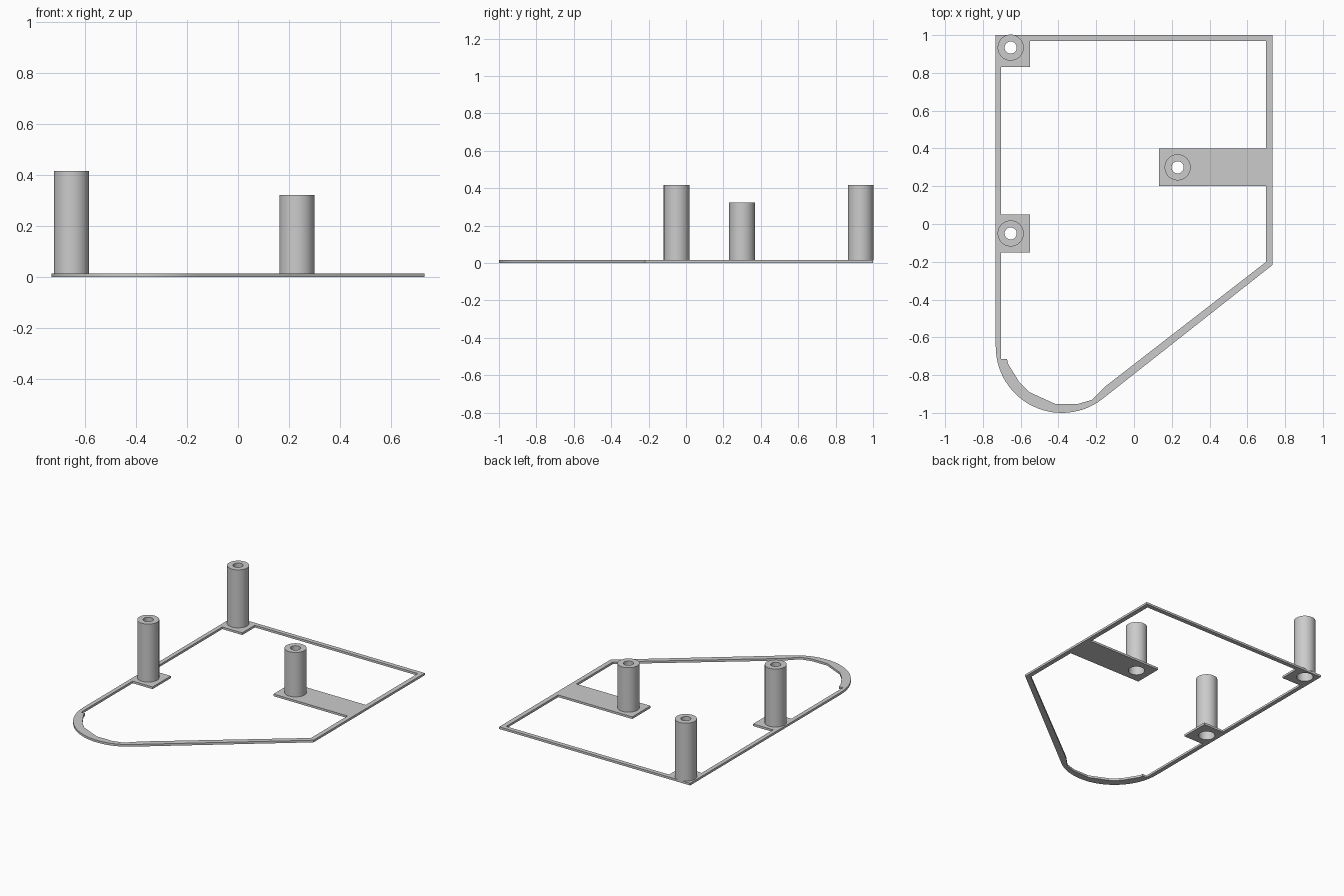
import bpy
import bmesh
from math import cos, sin, pi, radians
from mathutils import Matrix, Vector

cube = bpy.data.objects.get("Cube")
if cube:
    bpy.data.objects.remove(cube, do_unlink=True)

THICK = 0.015
POST_R, BORE_R, HOLE_R = 0.069, 0.053, 0.032
POSTS = {
    "back_post": (-0.653, 0.934, 0.417),
    "side_post": (-0.653, -0.05, 0.417),
    "short_post": (0.231, 0.30, 0.323),
}

grey = bpy.data.materials.new("light grey plastic")
grey.use_nodes = True
grey.diffuse_color = (0.6, 0.6, 0.6, 1)
grey.node_tree.nodes["Principled BSDF"].inputs["Base Color"].default_value = (0.6, 0.6, 0.6, 1)


def arc(cx, cy, r, start, end, steps):
    return [(cx + r * cos(radians(start + (end - start) * i / steps)),
             cy + r * sin(radians(start + (end - start) * i / steps)))
            for i in range(steps + 1)]


def activate(obj):
    bpy.ops.object.select_all(action="DESELECT")
    obj.select_set(True)
    bpy.context.view_layer.objects.active = obj


# Flat frame: outer outline with a rounded front corner
outer = [(-0.732, 1), (0.732, 1), (0.732, -0.218)]
outer += arc(-0.382, -0.65, 0.35, -52, -180, 28)

# Large opening, leaving the rim and three mounting tabs
opening = [(-0.55, 0.97), (0.70, 0.97),
           (0.70, 0.40), (0.132, 0.40), (0.132, 0.20), (0.70, 0.20),
           (0.70, -0.20), (-0.148, -0.857), (-0.222, -0.931),
           (-0.296, -0.952), (-0.418, -0.952), (-0.556, -0.889),
           (-0.608, -0.836), (-0.667, -0.74), (-0.672, -0.714), (-0.703, -0.714),
           (-0.703, -0.15), (-0.55, -0.15), (-0.55, 0.05), (-0.703, 0.05),
           (-0.703, 0.832), (-0.55, 0.832)]

curve = bpy.data.curves.new("frame_plate", "CURVE")
curve.dimensions = "2D"
curve.fill_mode = "BOTH"
curve.extrude = THICK / 2
bores = [arc(x, y, BORE_R, 0, 352.5, 47) for x, y, top in POSTS.values()]
for outline in [outer, opening] + bores:
    spline = curve.splines.new("POLY")
    spline.points.add(len(outline) - 1)
    for point, (x, y) in zip(spline.points, outline):
        point.co = (x, y, 0, 1)
    spline.use_cyclic_u = True
plate = bpy.data.objects.new("frame_plate", curve)
bpy.context.collection.objects.link(plate)
plate.data.materials.append(grey)
activate(plate)
bpy.ops.object.convert(target="MESH")
plate.data.transform(Matrix.Translation((0, 0, THICK / 2)))
bm = bmesh.new()
bm.from_mesh(plate.data)
bmesh.ops.remove_doubles(bm, verts=bm.verts, dist=0.0001)
bmesh.ops.recalc_face_normals(bm, faces=bm.faces)
bm.to_mesh(plate.data)
bm.free()
bpy.ops.object.shade_smooth_by_angle(angle=radians(20))

# Hollow posts: wide bore from below, small screw hole through the top
for name, (x, y, top) in POSTS.items():
    ledge = top - 0.08
    profile = [(BORE_R, THICK), (POST_R, THICK), (POST_R, top),
               (HOLE_R, top), (HOLE_R, ledge), (BORE_R, ledge)]
    bm = bmesh.new()
    verts = [bm.verts.new((r, 0, z)) for r, z in profile]
    edges = [bm.edges.new((verts[i - 1], verts[i])) for i in range(len(verts))]
    bmesh.ops.spin(bm, geom=verts + edges, cent=Vector(), axis=(0, 0, 1),
                   angle=2 * pi, steps=48)
    bmesh.ops.remove_doubles(bm, verts=bm.verts, dist=0.0001)
    bmesh.ops.recalc_face_normals(bm, faces=bm.faces)
    mesh = bpy.data.meshes.new(name)
    bm.to_mesh(mesh)
    bm.free()
    mesh.materials.append(grey)
    post = bpy.data.objects.new(name, mesh)
    post.location = (x, y, 0)
    bpy.context.collection.objects.link(post)
    activate(post)
    bpy.ops.object.shade_smooth_by_angle(angle=radians(30))
